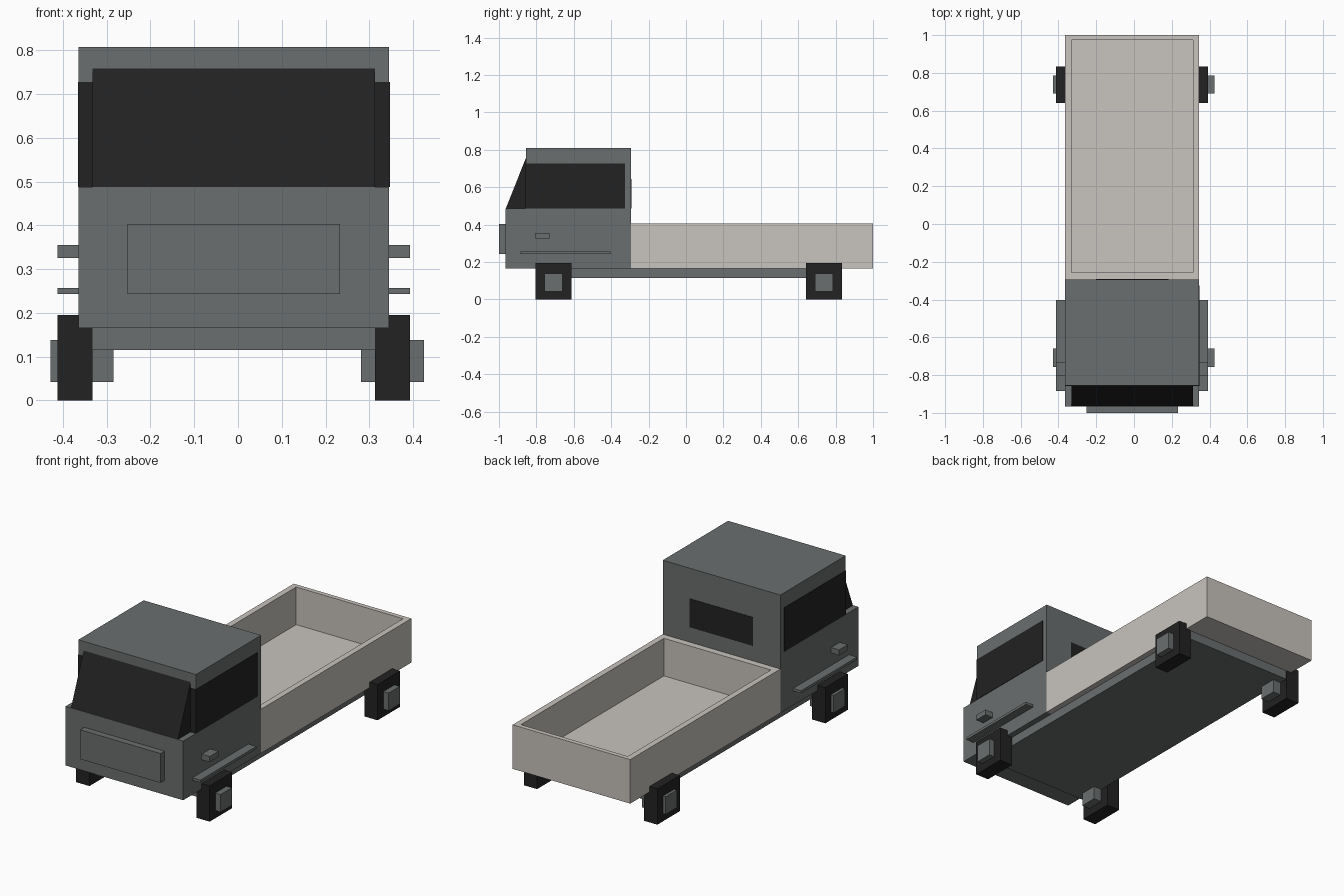
import bpy, bmesh

if "Cube" in bpy.data.objects:
    bpy.data.objects.remove(bpy.data.objects["Cube"])


def material(name, rgb):
    m = bpy.data.materials.new(name)
    m.diffuse_color = (*rgb, 1.0)
    m.use_nodes = True
    m.node_tree.nodes["Principled BSDF"].inputs["Base Color"].default_value = m.diffuse_color
    return m


GREY = material("body grey", (0.145, 0.156, 0.156))
BLACK = material("glass and tyre black", (0.016, 0.016, 0.016))
BEIGE = material("bed beige", (0.578, 0.546, 0.51))

MID = -0.0095          # centre line of the body
L, R = -0.364, 0.345   # body sides
PL, PR = -0.332, 0.313  # inner width, shared by bed, windscreen and chassis


def finish(name, bm, mat):
    bmesh.ops.recalc_face_normals(bm, faces=bm.faces)
    mesh = bpy.data.meshes.new(name)
    bm.to_mesh(mesh)
    bm.free()
    mesh.materials.append(mat)
    ob = bpy.data.objects.new(name, mesh)
    bpy.context.collection.objects.link(ob)
    return ob


def prism(name, profile, x0, x1, mat):
    """Side profile of (y, z) points extruded across x."""
    bm = bmesh.new()
    face = bm.faces.new([bm.verts.new((x0, y, z)) for y, z in profile])
    ext = bmesh.ops.extrude_face_region(bm, geom=[face])
    verts = [g for g in ext["geom"] if isinstance(g, bmesh.types.BMVert)]
    bmesh.ops.translate(bm, verts=verts, vec=(x1 - x0, 0, 0))
    return finish(name, bm, mat)


def box(name, x, y, z, mat):
    profile = [(y[0], z[0]), (y[1], z[0]), (y[1], z[1]), (y[0], z[1])]
    return prism(name, profile, x[0], x[1], mat)


def pair(name, x, y, z, mat, mid=MID):
    """Box on the right side and its mirror on the left."""
    box(name + "_right", x, y, z, mat)
    box(name + "_left", (2 * mid - x[1], 2 * mid - x[0]), y, z, mat)


# Cab: stepped profile with a ledge under the windscreen
prism("cab", [(-0.965, 0.165), (-0.293, 0.165), (-0.293, 0.808),
              (-0.855, 0.808), (-0.855, 0.487), (-0.965, 0.487)], L, R, GREY)

# Glass: sloping windscreen wedge, side windows and rear window
prism("windscreen", [(-0.963, 0.487), (-0.855, 0.487), (-0.855, 0.758)],
      PL, PR, BLACK)
pair("side_window", (PR, R + 0.002), (-0.857, -0.325), (0.487, 0.727), BLACK)
box("rear_window", (-0.20, 0.182), (-0.30, -0.291), (0.487, 0.643), BLACK)

# Front panel, door handles and side trim
box("front_panel", (-0.252, 0.233), (-1.0, -0.96), (0.243, 0.403), GREY)
pair("door_handle", (0.335, 0.393), (-0.805, -0.73), (0.325, 0.355), GREY)
pair("side_trim", (0.335, 0.393), (-0.885, -0.403), (0.243, 0.257), GREY)

# Cargo bed: box whose top face is inset to the rim and sunk to the floor
bed = box("cargo_bed", (L, R), (-0.293, 1.0), (0.165, 0.405), BEIGE)
bm = bmesh.new()
bm.from_mesh(bed.data)
bm.faces.ensure_lookup_table()
top = max(bm.faces, key=lambda f: f.calc_center_median().z)
bmesh.ops.inset_region(bm, faces=[top], thickness=0.032)
for v in top.verts:
    v.co.x = PL if v.co.x < 0 else PR
    v.co.y = -0.257 if v.co.y < 0 else 0.975
floor = bmesh.ops.extrude_discrete_faces(bm, faces=[top])["faces"][0]
for v in floor.verts:
    v.co.z = 0.2
bmesh.ops.recalc_face_normals(bm, faces=bm.faces)
bm.to_mesh(bed.data)
bm.free()

# Chassis
box("chassis", (PL, PR), (-0.805, 0.833), (0.115, 0.168), GREY)

# Square wheels with hubs passing through them
for label, y in (("front", -0.708), ("rear", 0.738)):
    pair(label + "_wheel", (0.313, 0.393), (y - 0.097, y + 0.097),
         (0.0, 0.195), BLACK)
    pair(label + "_hub", (0.281, 0.425), (y - 0.048, y + 0.048),
         (0.042, 0.138), GREY, mid=-0.0015)
